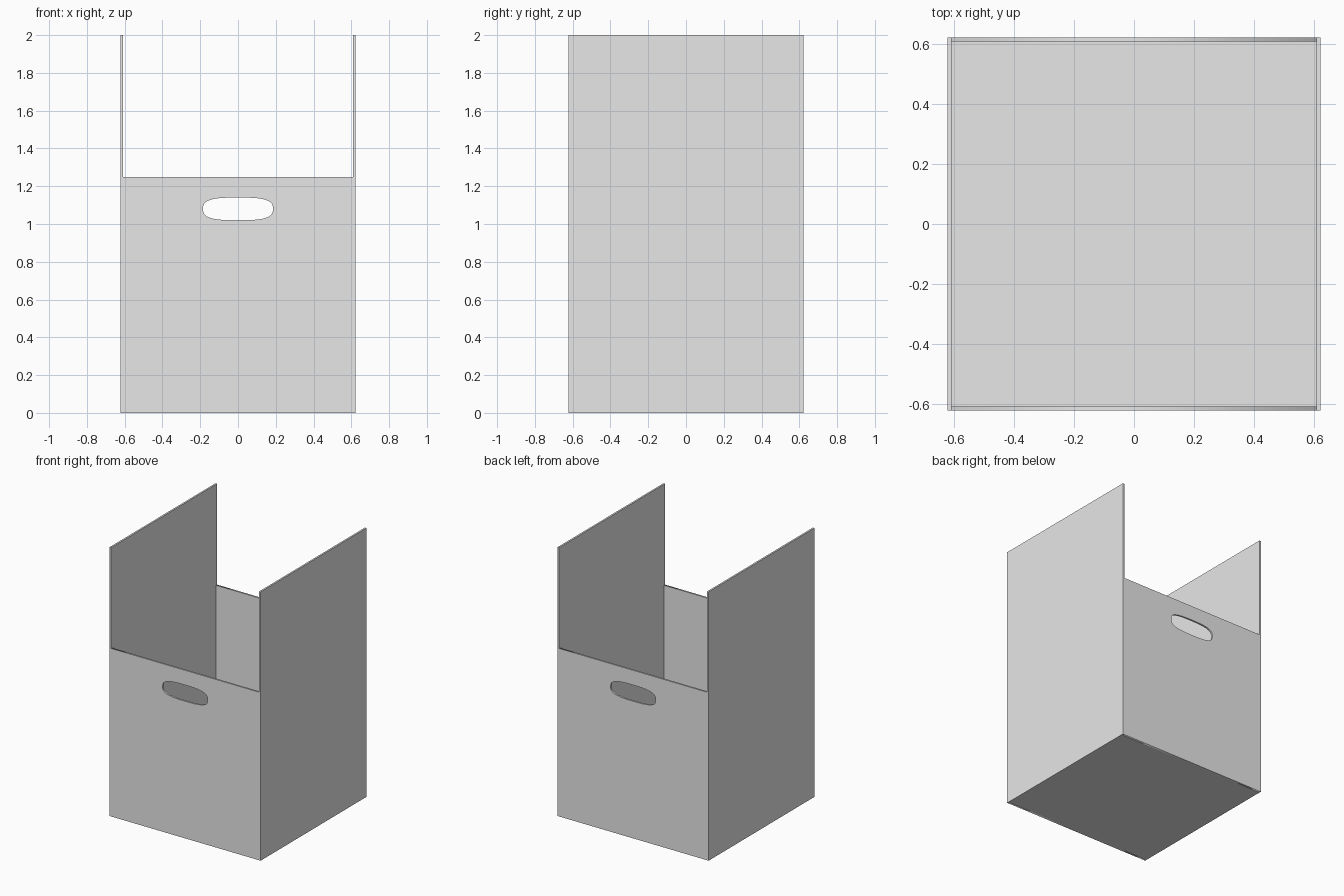
import bpy, math

if "Cube" in bpy.data.objects:
    bpy.data.objects.remove(bpy.data.objects["Cube"])

HALF = 0.622      # half width and depth of the box
T = 0.013         # panel thickness
SIDE_H, END_H = 2.0, 1.25

grey = bpy.data.materials.new("light_grey")
grey.diffuse_color = (0.8, 0.8, 0.8, 1)
grey.use_nodes = True
grey.node_tree.nodes["Principled BSDF"].inputs["Base Color"].default_value = grey.diffuse_color


def panel(name, size, centre):
    bpy.ops.mesh.primitive_cube_add(size=1, location=centre)
    ob = bpy.context.object
    ob.name = name
    ob.scale = size
    bpy.ops.object.transform_apply(location=False, rotation=False, scale=True)
    ob.data.materials.append(grey)
    return ob


def handle_outline(rx, rz, cz, power=3.0, steps=48):
    """Soft rounded slot as a superellipse."""
    pts = []
    for i in range(steps):
        a = 2 * math.pi * i / steps
        c, s = math.cos(a), math.sin(a)
        pts.append((math.copysign(abs(c) ** (2 / power), c) * rx,
                    cz + math.copysign(abs(s) ** (2 / power), s) * rz))
    return pts


def end_wall(name, y):
    """Upright panel with a handle slot, filled between two outlines."""
    w = HALF - T
    curve = bpy.data.curves.new(name, 'CURVE')
    curve.dimensions = '2D'
    curve.fill_mode = 'BOTH'
    curve.extrude = T / 2
    outer = [(-w, 0), (w, 0), (w, END_H), (-w, END_H)]
    for pts in (outer, handle_outline(0.185, 0.06, 1.08)):
        sp = curve.splines.new('POLY')
        sp.points.add(len(pts) - 1)
        for p, (x, z) in zip(sp.points, pts):
            p.co = (x, z, 0, 1)
        sp.use_cyclic_u = True
    ob = bpy.data.objects.new(name, curve)
    bpy.context.collection.objects.link(ob)
    ob.rotation_euler = (math.pi / 2, 0, 0)
    ob.location = (0, y, 0)
    curve.materials.append(grey)
    bpy.ops.object.select_all(action='DESELECT')
    ob.select_set(True)
    bpy.context.view_layer.objects.active = ob
    bpy.ops.object.convert(target='MESH')


# Tall side walls
for name, s in (("left_wall", -1), ("right_wall", 1)):
    panel(name, (T, 2 * HALF, SIDE_H), (s * (HALF - T / 2), 0, SIDE_H / 2))

# Low end walls with handle slots
for name, s in (("front_wall", -1), ("back_wall", 1)):
    end_wall(name, s * (HALF - T / 2))

# Floor between the walls
inner = 2 * (HALF - T)
panel("floor", (inner, inner, T), (0, 0, T / 2))
